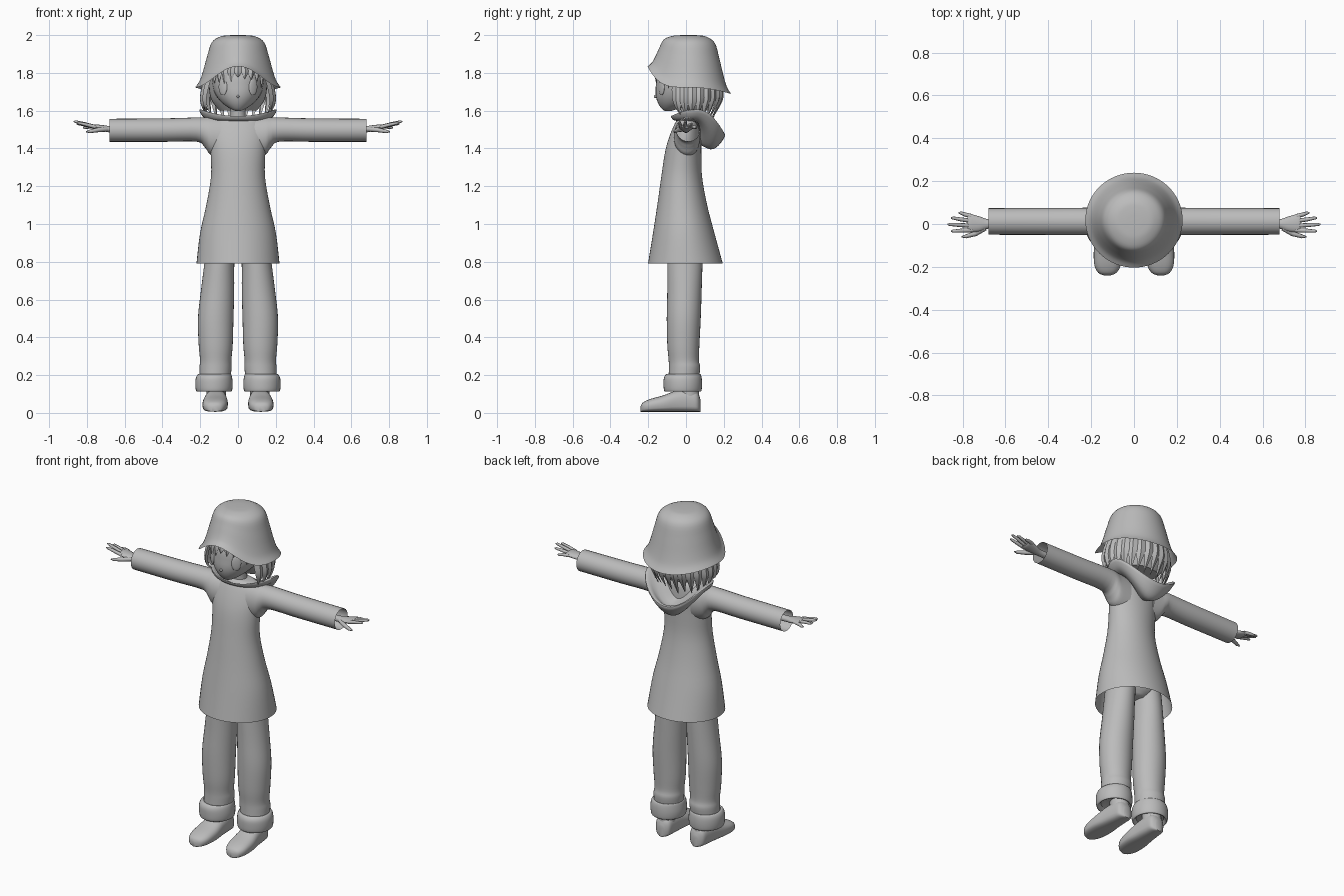
import bpy, bmesh, math, random
from mathutils import Vector

if "Cube" in bpy.data.objects:
    bpy.data.objects.remove(bpy.data.objects["Cube"])
random.seed(4)
pi, sin, cos = math.pi, math.sin, math.cos

grey = bpy.data.materials.new("plain grey")
grey.diffuse_color = (0.5, 0.5, 0.5, 1)
grey.use_nodes = True
grey.node_tree.nodes["Principled BSDF"].inputs["Base Color"].default_value = grey.diffuse_color


def loft(name, rings, caps=(True, True), angle=50):
    """Skin a list of equal-length closed rings."""
    bm = bmesh.new()
    vs = [[bm.verts.new(p) for p in r] for r in rings]
    n = len(rings[0])
    for a, b in zip(vs, vs[1:]):
        for i in range(n):
            j = (i + 1) % n
            bm.faces.new((a[i], a[j], b[j], b[i]))
    if caps[0]:
        bm.faces.new(vs[0])
    if caps[1]:
        bm.faces.new(vs[-1])
    bmesh.ops.recalc_face_normals(bm, faces=bm.faces)
    me = bpy.data.meshes.new(name)
    bm.to_mesh(me)
    bm.free()
    me.materials.append(grey)
    ob = bpy.data.objects.new(name, me)
    bpy.context.collection.objects.link(ob)
    bpy.context.view_layer.objects.active = ob
    for o in bpy.context.selected_objects:
        o.select_set(False)
    ob.select_set(True)
    bpy.ops.object.shade_smooth_by_angle(angle=math.radians(angle))
    return ob


def smooth_rows(rows, k=4):
    """Catmull-Rom refinement of a table of profile rows."""
    out = []
    for i in range(len(rows) - 1):
        p = [rows[max(0, min(len(rows) - 1, i + d))] for d in (-1, 0, 1, 2)]
        for s in range(k):
            t = s / k
            out.append(tuple(
                .5 * (2 * b + (c - a) * t + (2 * a - 5 * b + 4 * c - d) * t * t
                      + (3 * b - a - 3 * c + d) * t ** 3) for a, b, c, d in zip(*p)))
    return out + [rows[-1]]


def z_rings(rows, s=1, n=32):
    """rows: z, centre x, centre y, half width, half depth"""
    return [[(s * cx + rx * cos(2 * pi * i / n), cy + ry * sin(2 * pi * i / n), z)
             for i in range(n)] for z, cx, cy, rx, ry in smooth_rows(rows)]


def x_rings(rows, s=1, n=24):
    """rows: x, centre y, centre z, half depth, half height"""
    return [[(s * x, cy + ry * cos(2 * pi * i / n), cz + rz * sin(2 * pi * i / n))
             for i in range(n)] for x, cy, cz, ry, rz in smooth_rows(rows)]


def tube(name, pts, radii, flat=1.0, n=8):
    """Tapered round bar through points that run mainly sideways."""
    rings = []
    for i, p in enumerate(pts):
        p = Vector(p)
        d = (Vector(pts[min(i + 1, len(pts) - 1)]) - Vector(pts[max(i - 1, 0)])).normalized()
        u = d.cross(Vector((0, 0, 1))).normalized()
        v = u.cross(d)
        rings.append([p + radii[i] * (u * cos(2 * pi * k / n) + v * flat * sin(2 * pi * k / n))
                      for k in range(n)])
    return loft(name, rings)


def strand(name, th, rows, w, cy=.0):
    """Flat pointed lock of hair at angle th from the front; rows: z, rx, ry, width factor."""
    rings = []
    for z, rx, ry, f in smooth_rows(rows, 3):
        c = Vector((rx * sin(th), cy - ry * cos(th), z))
        out = Vector((sin(th), -cos(th), 0))
        side = Vector((cos(th), sin(th), 0))
        rings.append([c + side * w * f, c + out * .014 * f, c - side * w * f, c - out * .01 * f])
    loft(name, rings, angle=35)


# helmet: dome with a flared rim, lifted at the front and dropped at the back
prof = smooth_rows([(0, .004), (.004, .05), (.03, .095), (.14, .139), (.4, .163),
                    (.7, .186), (.88, .204), (1, .227)])
N = 64
dome = []
for t, r in prof:
    ring = []
    for i in range(N):
        a = 2 * pi * i / N
        f = -sin(a)
        rim = 1.723 - .035 * max(-f, 0) ** 2 + .112 * max(f, 0) ** 4
        ring.append((r * cos(a), .018 + r * .975 * sin(a), 2 - t * (2 - rim)))
    dome.append(ring)
loft("helmet", dome, (True, False))

# head and neck
loft("head", z_rings([(1.598, 0, -.095, .012, .015), (1.61, 0, -.085, .04, .043),
                      (1.64, 0, -.05, .083, .098), (1.68, 0, -.023, .116, .137),
                      (1.73, 0, -.008, .135, .152), (1.8, 0, 0, .138, .15),
                      (1.87, 0, .01, .1, .11), (1.9, 0, .01, .03, .03)]))
loft("neck", z_rings([(1.5, 0, .02, .05, .045), (1.58, 0, .015, .04, .04), (1.68, 0, .0, .04, .04)]))


def blob(name, loc, size, rot=0):
    rings = []
    for j in range(1, 10):
        a = pi * j / 10
        ring = []
        for i in range(20):
            b = 2 * pi * i / 20
            x, y = size[0] * sin(a) * cos(b), size[1] * sin(a) * sin(b)
            ring.append((loc[0] + x * cos(rot) - y * sin(rot),
                         loc[1] + x * sin(rot) + y * cos(rot), loc[2] + size[2] * cos(a)))
        rings.append(ring)
    loft(name, rings)


# face details
for s in (1, -1):
    blob("eye", (s * .08, -.13, 1.725), (.027, .008, .045), s * .6)
blob("nose", (0, -.16, 1.675), (.007, .01, .008))

# hair: inner cap, back and side locks, fringe
loft("hair_cap", z_rings([(1.6, 0, .07, .10, .06), (1.66, 0, .06, .142, .095),
                          (1.74, 0, .045, .155, .125), (1.82, 0, .03, .15, .13),
                          (1.88, 0, .02, .11, .11)]))
for i in range(17):
    th = math.radians(68 + i * 14)
    back = max(0, -cos(th))
    tip = 1.585 - .045 * back + random.uniform(-.015, .02)
    strand("hair_lock", th, [(1.82, .148, .14, .8), (1.74, .175, .163, 1), (1.67, .19, .17, .9),
                             (1.62, .185, .155, .55), (tip, .165, .12, .05)], .03, .015)
for i in range(9):
    th = math.radians(-56 + i * 14)
    tip = 1.77 - .05 * abs(sin(th)) + random.uniform(-.015, .02)
    strand("fringe_lock", th, [(1.86, .13, .125, .8), (1.81, .148, .155, 1),
                               (tip, .15, .165, .05)], .022)

# coat: flared body
loft("coat_body", z_rings([(.79, 0, -.003, .22, .198), (.95, 0, -.012, .201, .163),
                           (1.1, 0, -.02, .168, .132), (1.25, 0, -.023, .143, .108),
                           (1.38, 0, -.015, .145, .096), (1.46, 0, -.004, .152, .085),
                           (1.53, 0, .008, .145, .068), (1.56, 0, .014, .11, .055),
                           (1.57, 0, .015, .06, .045)], n=48), (False, True))

for s in (1, -1):
    # sleeve, spreading into the armpit
    loft("sleeve", x_rings([(.08, .005, 1.455, .07, .108), (.145, .006, 1.466, .07, .099),
                            (.175, .01, 1.485, .067, .08), (.22, .012, 1.5, .064, .064),
                            (.4, .012, 1.497, .063, .062), (.68, .012, 1.496, .062, .061)], s),
         (True, False))
    # hand
    loft("palm", x_rings([(.62, .0, 1.5, .02, .018), (.68, .0, 1.502, .022, .017),
                          (.72, .0, 1.508, .035, .016), (.765, .004, 1.515, .042, .013),
                          (.778, .004, 1.517, .034, .008)], s, 16))
    for y0, y1, x1, z1 in ((.036, .052, .82, 1.51), (.014, .028, .855, 1.53),
                           (-.008, -.002, .87, 1.542), (-.029, -.033, .855, 1.535)):
        tube("finger", [(s * .755, y0, 1.514), (s * (.755 + x1) / 2, (y0 + y1) / 2, (1.518 + z1) / 2),
                        (s * (x1 - .01), y1, z1), (s * x1, y1, z1)], [.01, .0095, .007, .003])
    tube("thumb", [(s * .695, -.018, 1.502), (s * .74, -.045, 1.498), (s * .785, -.058, 1.49),
                   (s * .805, -.06, 1.488)], [.013, .012, .009, .003])

    # trouser leg with rolled cuff
    loft("trouser_leg", z_rings([(.18, .122, -.012, .082, .08), (.24, .119, -.008, .085, .083),
                                 (.28, .118, -.012, .083, .08), (.36, .118, -.014, .09, .085),
                                 (.5, .118, -.012, .094, .09), (.65, .108, -.008, .088, .091),
                                 (.8, .098, -.006, .079, .093), (.92, .085, -.006, .08, .09)], s))
    loft("trouser_cuff", z_rings([(.13, .126, -.015, .075, .075), (.113, .127, -.016, .086, .09),
                                  (.118, .127, -.017, .095, .099), (.15, .127, -.017, .099, .102),
                                  (.185, .127, -.017, .096, .1), (.205, .124, -.014, .087, .09),
                                  (.2, .122, -.012, .075, .075)], s))
    # shoe: flat-soled rings running heel to toe
    shoe = []
    for y, w, h in smooth_rows([(-.24, .014, .035), (-.228, .042, .055), (-.19, .062, .073),
                                (-.12, .067, .093), (-.05, .06, .118), (.02, .053, .125),
                                (.06, .045, .11), (.077, .018, .07)]):
        ring = []
        for k in range(24):
            c, q = cos(2 * pi * k / 24), sin(2 * pi * k / 24)
            c = math.copysign(abs(c) ** .75, c)
            q = math.copysign(abs(q) ** (.5 if q < 0 else .9), q)
            toe_in = .006 * (y + .08) / .16
            ring.append((s * (.119 - toe_in) + w * c, y, (h + .006) / 2 + (h - .006) / 2 * q))
        shoe.append(ring)
    loft("shoe", shoe)
    loft("ankle", z_rings([(.05, .115, .015, .05, .055), (.2, .115, .01, .052, .055)], s))

# crotch joining the legs
loft("trouser_seat", z_rings([(.83, 0, -.006, .05, .06), (.88, 0, -.006, .14, .095),
                              (.98, 0, -.01, .15, .1)]))

# hood lying on the back; rows: half width, front y, back y, then front, side and back z
hood = []
for w, yf, yb, zf, zs, zb in smooth_rows([
        (.07, -.04, .075, 1.545, 1.55, 1.42), (.13, -.06, .13, 1.548, 1.545, 1.395),
        (.178, -.072, .172, 1.555, 1.562, 1.415), (.205, -.08, .208, 1.57, 1.6, 1.468),
        (.19, -.074, .188, 1.57, 1.605, 1.475), (.14, -.06, .15, 1.56, 1.575, 1.45),
        (.06, -.035, .065, 1.55, 1.555, 1.48)], 3):
    ring = []
    for i in range(48):
        a = 2 * pi * i / 48
        f = cos(a)
        z = zs + (zf - zs) * f ** 2 if f > 0 else zs + (zb - zs) * f ** 2
        ring.append((w * sin(a), (yf + yb) / 2 - (yb - yf) / 2 * f, z))
    hood.append(ring)
loft("hood", hood, (False, False), 60)
